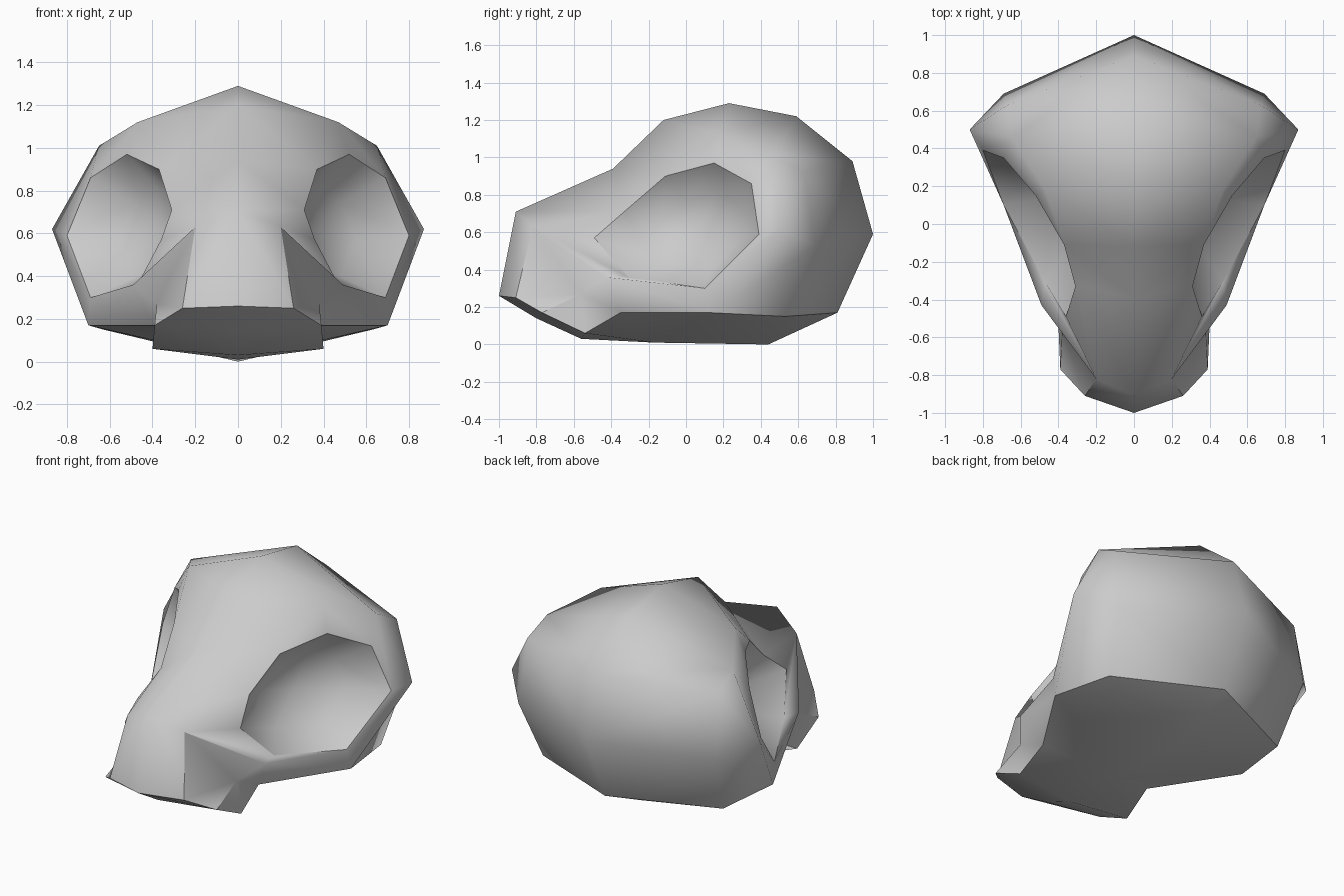
import bpy, bmesh
from mathutils import Vector, Matrix

if "Cube" in bpy.data.objects:
    bpy.data.objects.remove(bpy.data.objects["Cube"])

bm = bmesh.new()
verts = {}


def points(prefix, coords):
    """Add a run of points named prefix0, prefix1, ..."""
    for i, co in enumerate(coords):
        verts[f"{prefix}{i}"] = bm.verts.new(co)


def faces(text):
    for names in text.split(","):
        bm.faces.new([verts[n] for n in names.split()]).smooth = True


def sharpen(names):
    """Mark the edges along a chain of points as sharp."""
    chain = [verts[n] for n in names.split()]
    for a, b in zip(chain, chain[1:]):
        bm.edges.get((a, b)).smooth = False


# midline profile (y, z): nose, brow, crown, back of head
points("m", [(0, y, z) for y, z in (
    (-.91, .71), (-.39, .94), (-.12, 1.20), (.23, 1.29),
    (.59, 1.22), (.89, .98), (1.0, .59))])
# midline of the underside
points("n", [(0, y, z) for y, z in ((-.80, .14), (-.56, .03), (-.17, .01), (.44, 0))])
# lower rim, snout tip to nape
points("a", ((0, -1, .26), (.26, -.91, .25), (.39, -.77, .17), (.40, -.54, .06),
             (.39, -.35, .17), (.70, .13, .17), (.63, .53, .15), (0, .81, .17)))
# eye socket rim
rim = [Vector(c) for c in (
    (.69, .10, .30), (.80, .39, .59), (.69, .35, .86), (.52, .15, .97),
    (.37, -.11, .90), (.31, -.33, .71), (.36, -.49, .57), (.47, -.31, .36))]
points("s", rim)
# temple and side of the head
points("v", ((.47, .18, 1.12), (.65, .46, 1.01), (.67, .63, .92), (.69, .69, .525), (.87, .50, .62)))
# snout side: nose ridge, cheek hollow, cheekbone
points("b", ((.20, -.82, .63), (.38, -.56, .27), (.49, -.43, .36)))

# snout and cheek
faces("m0 b0 a1 a0,m0 m1 s5 b0,b0 s5 s6,b0 s6 s7,b0 s7 b2,b0 b2 b1,b0 b1 a1,b1 a2 a1,"
      "b1 a3 a2,b1 a4 a3,b1 b2 a4,b2 a5 a4,b2 s0 a5,b2 s7 s0")
# cranium
faces("m1 m2 s4 s5,m2 m3 v0 s4,v0 s3 s4,m3 m4 v1 v0,v0 v1 s2 s3,v1 v4 s1 s2,"
      "v4 a5 s0 s1,m4 m5 v1,v1 m5 v2,v1 v2 v4,v2 v3 v4,v2 m5 m6 v3,v3 m6 a7 a6,v3 a6 a5 v4")
# underside
faces("a0 a1 a2 n0,a2 a3 n1 n0,a3 a4 n2 n1,a4 a5 n2,a5 a6 n3 n2,a6 a7 n3")

# socket bowl: a shrinking ring pushed inwards, closed by a shallow cap
centre = sum(rim, Vector()) / len(rim)
inward = Vector((-.84, .48, -.24)).normalized()
ring = [bm.verts.new(centre + (p - centre) * .62 + inward * .17) for p in rim]
tip = bm.verts.new(centre + inward * .21)
for i in range(8):
    j = (i + 1) % 8
    bm.faces.new((verts[f"s{i}"], verts[f"s{j}"], ring[j], ring[i])).smooth = True
    bm.faces.new((ring[i], ring[j], tip)).smooth = True

# hard creases: lower rim, socket rim, nose ridge and cheek
sharpen("a0 a1 a2 a3 a4 a5 a6 a7")
sharpen("s0 s1 s2 s3 s4 s5 s6 s7 s0")
sharpen("a1 b0 b2")
sharpen("a2 b1")

# mirror to the other side
bmesh.ops.mirror(bm, geom=bm.verts[:] + bm.edges[:] + bm.faces[:],
                 matrix=Matrix.Identity(4), merge_dist=.001, axis='X')
bmesh.ops.remove_doubles(bm, verts=bm.verts[:], dist=.001)
bmesh.ops.recalc_face_normals(bm, faces=bm.faces[:])

mesh = bpy.data.meshes.new("skull")
bm.to_mesh(mesh)
bm.free()
skull = bpy.data.objects.new("skull", mesh)
bpy.context.collection.objects.link(skull)
